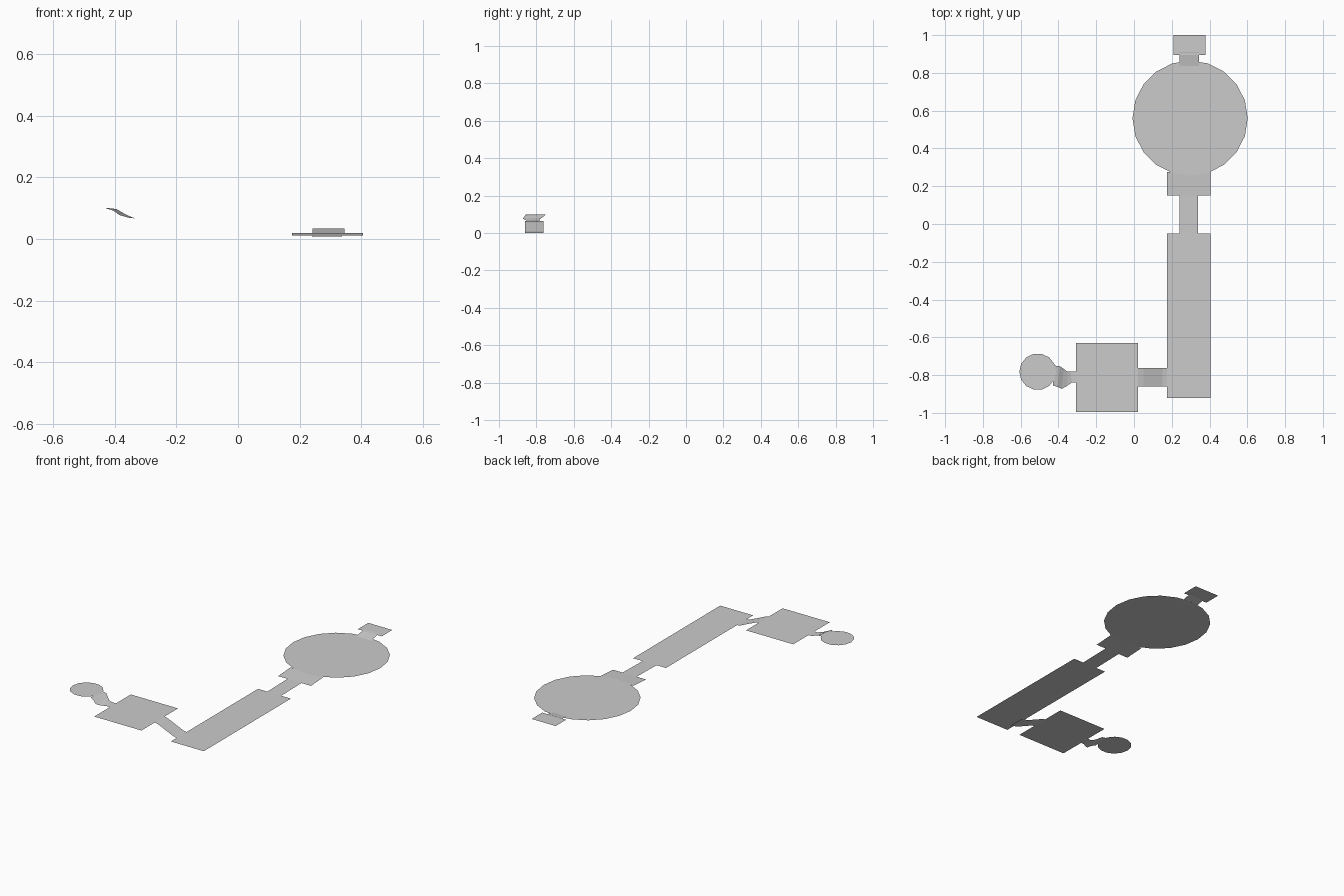
import bpy
import math

cube = bpy.data.objects.get("Cube")
if cube:
    bpy.data.objects.remove(cube, do_unlink=True)

grey = bpy.data.materials.new("light_grey")
grey.use_nodes = True
colour = (0.6, 0.6, 0.6, 1)
grey.diffuse_color = colour
grey.node_tree.nodes["Principled BSDF"].inputs["Base Color"].default_value = colour


def sheet(name, verts, faces):
    mesh = bpy.data.meshes.new(name)
    mesh.from_pydata(verts, [], faces)
    mesh.materials.append(grey)
    obj = bpy.data.objects.new(name, mesh)
    bpy.context.collection.objects.link(obj)
    return obj


def panel(name, x0, x1, y0, y1, z0, z1=None):
    """Rectangle that climbs from z0 at the front to z1 at the back."""
    z1 = z0 if z1 is None else z1
    return sheet(name, [(x0, y0, z0), (x1, y0, z0), (x1, y1, z1), (x0, y1, z1)],
                 [(0, 1, 2, 3)])


def disc(name, x, y, z, radius, sides):
    ring = [(x + radius * math.cos(math.tau * i / sides),
             y + radius * math.sin(math.tau * i / sides), z) for i in range(sides)]
    return sheet(name, ring, [tuple(range(sides))])


def strip(name, rows):
    """Band through pairs of front and back points, listed from left to right."""
    verts = [p for row in rows for p in row]
    faces = [(i, i + 2, i + 3, i + 1) for i in range(0, len(verts) - 2, 2)]
    return sheet(name, verts, faces)


# Main walkway, from the long floor to the round floor and the end landing
panel("long_floor", 0.175, 0.405, -0.92, -0.05, 0.008)
panel("narrow_link", 0.24, 0.338, -0.05, 0.15, 0.008, 0.012)
panel("wide_ramp", 0.175, 0.405, 0.15, 0.275, 0.012, 0.02)
disc("round_floor", 0.297, 0.56, 0.02, 0.305, 20)
panel("end_ramp", 0.242, 0.345, 0.83, 0.91, 0.019, 0.034)
panel("end_landing", 0.21, 0.378, 0.895, 1.0, 0.033)

# Side branch, climbing to the square floor
strip("side_ramp", [((x, -0.86, z), (x, -0.762, z)) for x, z in
                    ((0.02, 0.065), (0.05, 0.056), (0.15, 0.012), (0.2, 0.0))])
panel("square_floor", -0.308, 0.022, -0.995, -0.63, 0.065)

# Twisted ramp up to the small round floor
strip("twisted_ramp", [
    ((-0.43, -0.855, 0.1), (-0.42, -0.75, 0.1)),
    ((-0.405, -0.862, 0.092), (-0.394, -0.752, 0.097)),
    ((-0.383, -0.873, 0.077), (-0.372, -0.767, 0.084)),
    ((-0.355, -0.857, 0.069), (-0.352, -0.782, 0.074)),
    ((-0.33, -0.84, 0.066), (-0.335, -0.78, 0.067)),
    ((-0.29, -0.84, 0.066), (-0.29, -0.78, 0.066)),
])
disc("small_round_floor", -0.51, -0.782, 0.1, 0.097, 14)
